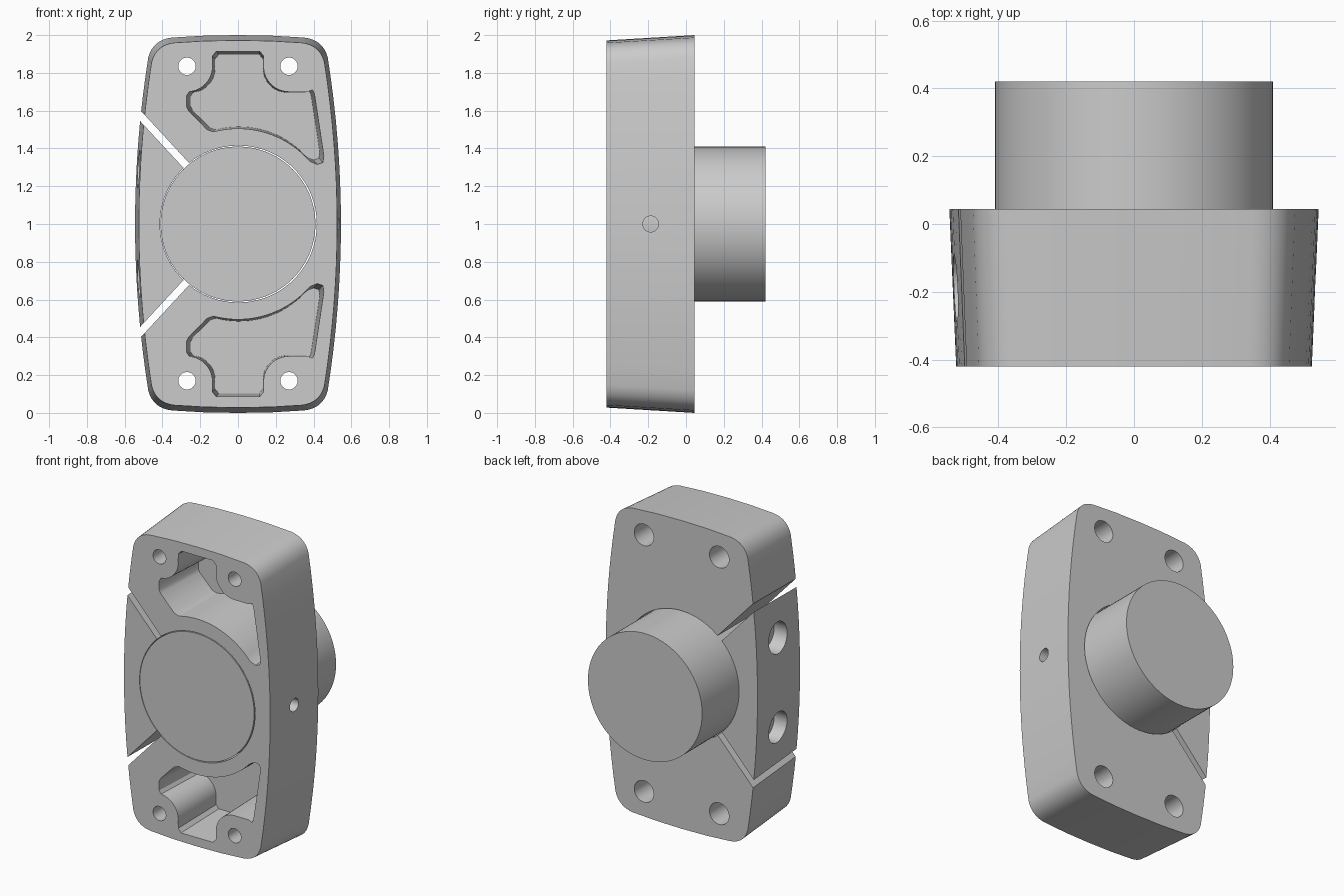
import bpy, bmesh, math
from mathutils import Vector

if "Cube" in bpy.data.objects:
    bpy.data.objects.remove(bpy.data.objects["Cube"])


def loft(name, rings):
    """Closed solid through rings of equal point count."""
    bm = bmesh.new()
    vs = [[bm.verts.new(p) for p in r] for r in rings]
    n = len(rings[0])
    for a, b in zip(vs, vs[1:]):
        for i in range(n):
            j = (i + 1) % n
            bm.faces.new((a[i], a[j], b[j], b[i]))
    bm.faces.new(vs[0])
    bm.faces.new(vs[-1])
    bmesh.ops.recalc_face_normals(bm, faces=bm.faces)
    me = bpy.data.meshes.new(name)
    bm.to_mesh(me)
    bm.free()
    ob = bpy.data.objects.new(name, me)
    bpy.context.collection.objects.link(ob)
    return ob


def prism(name, pts, y0, y1, c=(0, 1), s0=(1, 1), s1=(1, 1)):
    """Extrude an x-z outline from y0 to y1, scaled about c at each end."""
    ring = lambda y, s: [(c[0] + (x - c[0]) * s[0], y, c[1] + (z - c[1]) * s[1]) for x, z in pts]
    return loft(name, [ring(y0, s0), ring(y1, s1)])


def arc(cx, cz, r, a0, a1, n):
    return [(cx + r * math.cos(math.radians(a0 + (a1 - a0) * i / n)),
             cz + r * math.sin(math.radians(a0 + (a1 - a0) * i / n))) for i in range(n + 1)]


def rod_y(name, x, z, r, y0, y1, n=32):
    return prism(name, arc(x, z, r, 0, 360, n)[:-1], y0, y1)


def rod_x(name, y, z, r, x0, x1, n=32):
    c = arc(y, z, r, 0, 360, n)[:-1]
    return loft(name, [[(x, p, q) for p, q in c] for x in (x0, x1)])


def boolean(ob, cutter, op='DIFFERENCE'):
    m = ob.modifiers.new("cut", 'BOOLEAN')
    m.operation, m.solver, m.object = op, 'EXACT', cutter
    bpy.context.view_layer.objects.active = ob
    bpy.ops.object.modifier_apply(modifier=m.name)
    bpy.data.objects.remove(cutter)


# Barrel-sided outline with rounded corners
quarter = [(0.545 - 0.09 * h * h, h) for h in [i * 0.11 for i in range(9)]]
p0, p1, p2 = Vector(quarter[-1]), Vector((0.452, 0.975)), Vector((0.35, 0.987))
quarter[-1:] = [tuple(p0 * (1 - t) ** 2 + p1 * 2 * t * (1 - t) + p2 * t * t) for t in [i / 8 for i in range(9)]]
quarter += [(0.18, 0.997), (0, 1.0)]
half = quarter + [(-x, h) for x, h in quarter[-2::-1]]
outline = [(x, 1 + h) for x, h in half] + [(x, 1 - h) for x, h in half[-2:0:-1]]


def blank(name):
    return prism(name, outline, -0.42, 0.045, s0=(0.963, 0.972))


def wedge(off):
    h = 0.575 + 1.08 * 0.28 + off
    return prism("wedge_cutter", [(-0.8, 1 + h), (-0.8, 1 - h), (-0.8 + h / 1.08, 1)], -0.6, 0.3)


def bore():
    return rod_y("bore_cutter", 0.002, 1, 0.415, -0.6, 0.6, 96)


# Housing with wedge opening and bore
housing = blank("housing")
boolean(housing, wedge(0.03))
boolean(housing, bore())

# Front pockets wrapping the screw bosses, mirrored top to bottom
pocket = [(-0.115, 1.915), (0.115, 1.915), (0.135, 1.89)]
pocket += arc(0.27, 1.835, 0.135, 175, 270, 12)
pocket += [(0.37, 1.70), (0.395, 1.71), (0.405, 1.69), (0.455, 1.36), (0.45, 1.325), (0.42, 1.315)]
pocket += arc(0, 1, 0.505, 41, 105, 18)
pocket += [(-0.165, 1.50), (-0.262, 1.60), (-0.272, 1.62), (-0.272, 1.68)]
pocket += arc(-0.27, 1.835, 0.135, 275, 365, 12) + [(-0.135, 1.89)]
for flip in (1, -1):
    pts = [(x, 1 + flip * (z - 1)) for x, z in pocket]
    boolean(housing, prism("pocket_cutter", pts, -0.43, -0.05, (0.09, 1 + flip * 0.65), s1=(0.94, 0.93)))

# Mounting holes, counterbored from the back
for x in (-0.27, 0.27):
    for z in (0.17, 1.835):
        boolean(housing, rod_y("hole_cutter", x, z, 0.046, -0.6, 0.3))
        boolean(housing, rod_y("counterbore_cutter", x, z, 0.07, -0.15, 0.3))

# Set screw hole in the right side
boolean(housing, rod_x("side_hole_cutter", -0.187, 1, 0.042, 0.3, 0.8))

# Clamp wedge with two counterbored screw holes in its outer side
clamp = blank("clamp_wedge")
boolean(clamp, wedge(-0.028), 'INTERSECT')
boolean(clamp, bore())
for z in (0.71, 1.29):
    boolean(clamp, rod_x("screw_cutter", -0.19, z, 0.05, -0.8, -0.1))
    boolean(clamp, rod_x("screw_head_cutter", -0.19, z, 0.1, -0.8, -0.43))

# Solid shaft held in the bore
shaft = rod_y("shaft", 0, 1, 0.41, -0.42, 0.42, 96)

for ob in (housing, clamp, shaft):
    bpy.ops.object.select_all(action='DESELECT')
    ob.select_set(True)
    bpy.context.view_layer.objects.active = ob
    bpy.ops.object.shade_smooth_by_angle(angle=math.radians(30))
